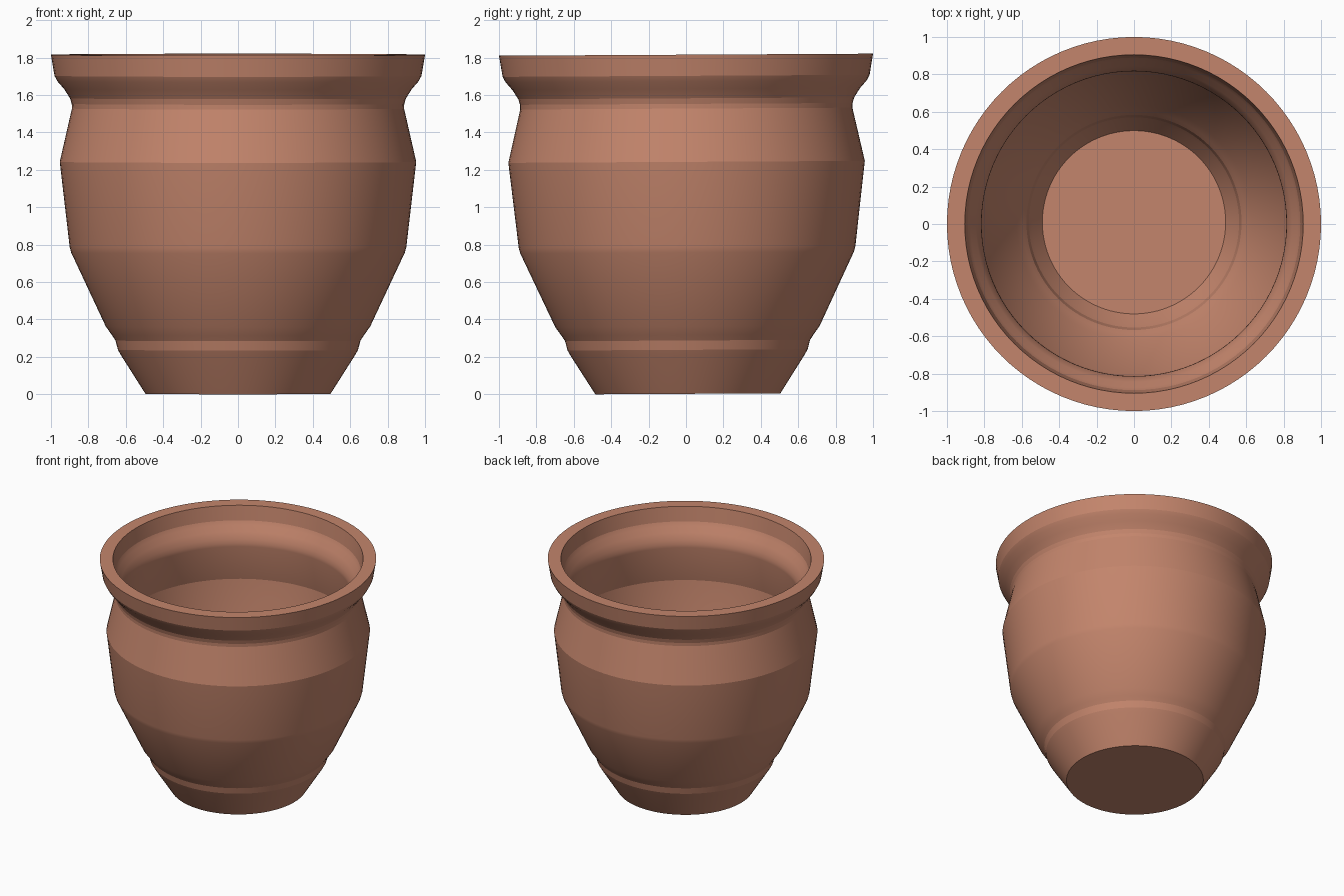
import bpy, bmesh, math
from mathutils import Vector, Matrix

cube = bpy.data.objects.get("Cube")
if cube:
    bpy.data.objects.remove(cube, do_unlink=True)

SEGMENTS = 96
TILT = 0.0055

# Outer wall from foot to lip: radius, height, wall thickness
wall = [
    (0.495, 0.00, 0.08), (0.625, 0.205, 0.08), (0.642, 0.235, 0.08),
    (0.655, 0.285, 0.08), (0.675, 0.315, 0.08), (0.707, 0.36, 0.08),
    (0.892, 0.755, 0.08), (0.90, 0.785, 0.08), (0.953, 1.24, 0.08),
    (0.888, 1.525, 0.073), (0.889, 1.55, 0.073), (0.898, 1.58, 0.075),
    (0.93, 1.63, 0.085), (0.965, 1.67, 0.09), (0.981, 1.70, 0.092),
    (1.00, 1.813, 0.095),
]
FLOOR = (0.49, 0.12)

# Closed half section: under the foot, up the outside, down the inside, floor
outside = [(r, z) for r, z, t in wall]
inside = [(r - t, z) for r, z, t in reversed(wall[1:])]
section = [(0, 0)] + outside + inside + [FLOOR, (0, FLOOR[1])]

# Turn the section around the vertical axis
bm = bmesh.new()
verts = [bm.verts.new((r, 0, z)) for r, z in section]
edges = [bm.edges.new(pair) for pair in zip(verts, verts[1:])]
bmesh.ops.spin(bm, geom=verts + edges, cent=(0, 0, 0), axis=(0, 0, 1),
               angle=math.tau, steps=SEGMENTS, use_merge=True)
bmesh.ops.remove_doubles(bm, verts=bm.verts, dist=0.0001)
bmesh.ops.recalc_face_normals(bm, faces=bm.faces)

# Slight lean, then stand the pot on the ground
bmesh.ops.rotate(bm, verts=bm.verts, cent=(0, 0, 0.9),
                 matrix=Matrix.Rotation(TILT, 3, 'X'))
lowest = min(v.co.z for v in bm.verts)
middle = (min(v.co.y for v in bm.verts) + max(v.co.y for v in bm.verts)) / 2
bmesh.ops.translate(bm, verts=bm.verts, vec=Vector((0, -middle, -lowest)))

mesh = bpy.data.meshes.new("plant_pot")
bm.to_mesh(mesh)
bm.free()
pot = bpy.data.objects.new("plant_pot", mesh)
bpy.context.collection.objects.link(pot)

# Terracotta
clay = bpy.data.materials.new("terracotta")
clay.use_nodes = True
color = (0.55, 0.235, 0.15, 1)
clay.diffuse_color = color
shader = next(n for n in clay.node_tree.nodes if n.type == 'BSDF_PRINCIPLED')
shader.inputs["Base Color"].default_value = color
shader.inputs["Roughness"].default_value = 0.8
mesh.materials.append(clay)

# Round walls, crisp bands
bpy.ops.object.select_all(action='DESELECT')
pot.select_set(True)
bpy.context.view_layer.objects.active = pot
bpy.ops.object.shade_smooth_by_angle(angle=math.radians(14))
